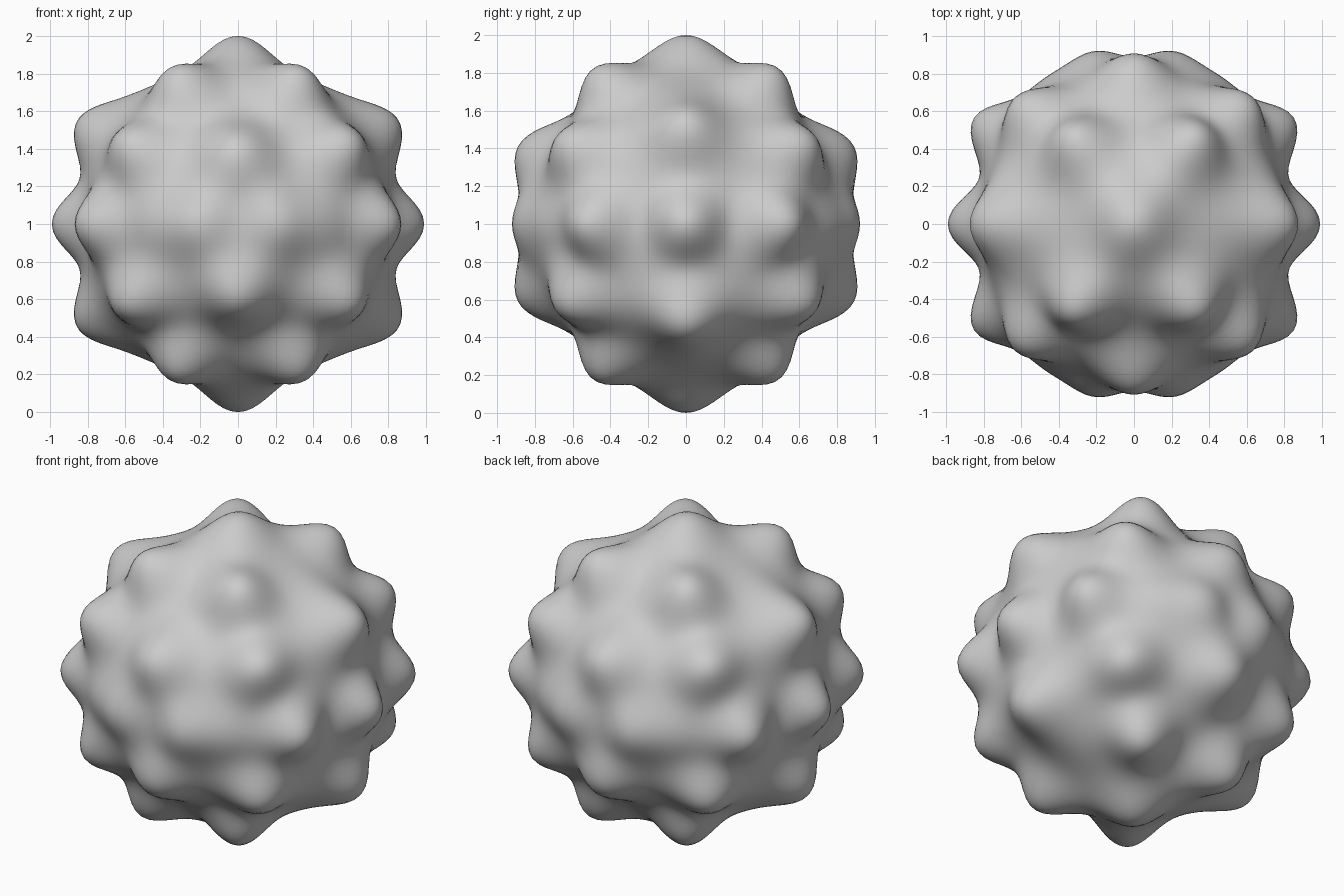
import bpy, bmesh, math
from mathutils import Vector

if "Cube" in bpy.data.objects:
    bpy.data.objects.remove(bpy.data.objects["Cube"])

BASE = 0.85                    # radius of the valleys
WIDTH = math.radians(8.6)      # spread of one bump

# One octant of bumps and ridges: direction, radius reached there
octant = [
    ((0, 0, 1), 1.0),              # pole
    ((1, 0, 0), 0.99),             # side tip
    ((0.20, 0.92, 0), 0.942),      # twin bumps on the front
    ((0, 1, 0), 0.89),             # saddle between the twins
    ((0, 0.90, 0.41), 0.98),       # front upper / lower
    ((0.34, 0.49, 0.80), 1.01),    # near the pole
    ((0.85, 0.55, 0), 1.02),       # equator corner
    ((0.86, 0, 0.535), 1.015),     # side upper / lower
    ((0.62, 0.66, 0.45), 1.015),   # diagonal
    ((0.16, 0.25, 0.90), 0.91),    # ridge from the pole
    ((0.53, 0.85, 0), 0.91),       # ridge along the equator
    ((0.65, 0, 0.70), 0.915),      # ridge from the side bump
    ((0.50, 0.61, 0.66), 0.91),    # ridge from near the pole to the diagonal
    ((0.77, 0.63, 0.24), 0.92),    # ridge from the corner to the diagonal
    ((0.79, 0.35, 0.52), 0.89),    # ridge from the side bump to the diagonal
    ((0.82, 0.28, 0), 0.866),      # valleys
    ((0.84, 0, 0.27), 0.88),
    ((0, 0.62, 0.78), 0.84),
    ((0.24, 0.64, 0.72), 0.89),
]

# Mirror the octant to all sides
points = {}
for d, radius in octant:
    for sx in (1, -1):
        for sy in (1, -1):
            for sz in (1, -1):
                v = Vector((d[0] * sx, d[1] * sy, d[2] * sz)).normalized()
                key = tuple(round(c, 4) + 0.0 for c in v)
                points[key] = (v, radius)
points = list(points.values())


def falloff(a, b):
    ang = math.acos(max(-1.0, min(1.0, a.dot(b))))
    return math.exp(-0.5 * (ang / WIDTH) ** 2)


# Solve bump heights so that overlapping bumps reach their radii
n = len(points)
matrix = [[falloff(p[0], q[0]) for q in points] for p in points]
height = [0.0] * n
for _ in range(80):
    for i in range(n):
        rest = sum(matrix[i][j] * height[j] for j in range(n) if j != i)
        height[i] = points[i][1] - BASE - rest

# Sphere pushed out along its normals
bm = bmesh.new()
bmesh.ops.create_uvsphere(bm, u_segments=160, v_segments=80, radius=1)
for v in bm.verts:
    d = v.co.normalized()
    r = BASE + sum(h * falloff(d, p[0]) for h, p in zip(height, points))
    v.co = d * r + Vector((0, 0, 1))
for f in bm.faces:
    f.smooth = True
mesh = bpy.data.meshes.new("bumpy_ball")
bm.to_mesh(mesh)
bm.free()
bpy.context.collection.objects.link(bpy.data.objects.new("bumpy_ball", mesh))
